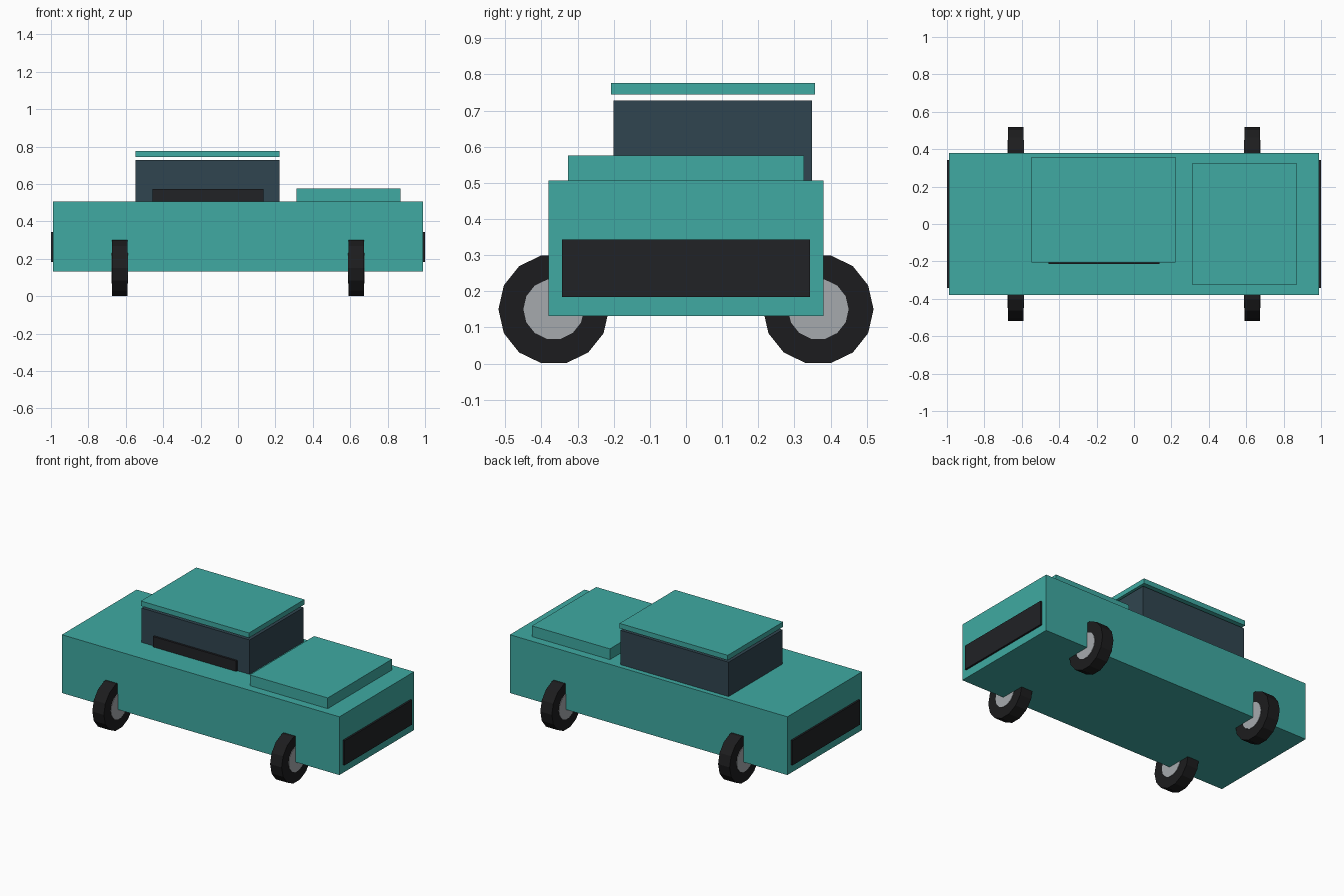
import bpy
from math import pi

if "Cube" in bpy.data.objects:
    bpy.data.objects.remove(bpy.data.objects["Cube"])


def material(name, rgb):
    m = bpy.data.materials.new(name)
    m.diffuse_color = (*rgb, 1)
    m.use_nodes = True
    m.node_tree.nodes["Principled BSDF"].inputs["Base Color"].default_value = m.diffuse_color
    return m


PAINT = material("teal_paint", (0.05, 0.40, 0.36))
GLASS = material("dark_glass", (0.03, 0.06, 0.08))
TRIM = material("black_trim", (0.015, 0.016, 0.019))
RUBBER = material("rubber", (0.012, 0.012, 0.013))
METAL = material("hub_metal", (0.38, 0.40, 0.42))


def box(name, x, y, z, mat):
    """Box from (min, max) ranges on each axis."""
    bpy.ops.mesh.primitive_cube_add(size=1, location=[sum(r) / 2 for r in (x, y, z)])
    o = bpy.context.object
    o.name = name
    o.scale = [r[1] - r[0] for r in (x, y, z)]
    bpy.ops.object.transform_apply(location=False, rotation=False, scale=True)
    o.data.materials.append(mat)


def disc(name, centre, radius, width, mat):
    """Low-poly cylinder with its axle along x and a flat side at the bottom."""
    bpy.ops.mesh.primitive_cylinder_add(vertices=14, radius=radius, depth=width)
    o = bpy.context.object
    o.name = name
    # put a vertex on the y axis, then lay the axle along x
    o.rotation_euler = (0, pi / 2, 0)
    bpy.ops.object.transform_apply(location=False, rotation=True, scale=False)
    o.location = centre
    o.data.materials.append(mat)


# Bodywork
box("body", (-0.988, 0.988), (-0.38, 0.38), (0.132, 0.507), PAINT)
box("hood", (0.313, 0.868), (-0.327, 0.327), (0.50, 0.576), PAINT)
box("cabin", (-0.547, 0.223), (-0.20, 0.348), (0.50, 0.728), GLASS)
box("roof", (-0.547, 0.223), (-0.207, 0.357), (0.744, 0.776), PAINT)
box("cabin_side_panel", (-0.456, 0.136), (-0.213, -0.19), (0.50, 0.574), TRIM)

# End bumpers
for side, s in (("front", 1), ("rear", -1)):
    box(side + "_bumper", sorted((s * 0.97, s * 1.0)), (-0.343, 0.343), (0.184, 0.343), TRIM)

# Wheels
for end, sx in (("front", 1), ("rear", -1)):
    for side, sy in (("left", 1), ("right", -1)):
        c = (sx * 0.633, sy * 0.366, 0.150)
        disc(f"{end}_{side}_tyre", c, 0.153, 0.082, RUBBER)
        disc(f"{end}_{side}_hub", c, 0.084, 0.088, METAL)
